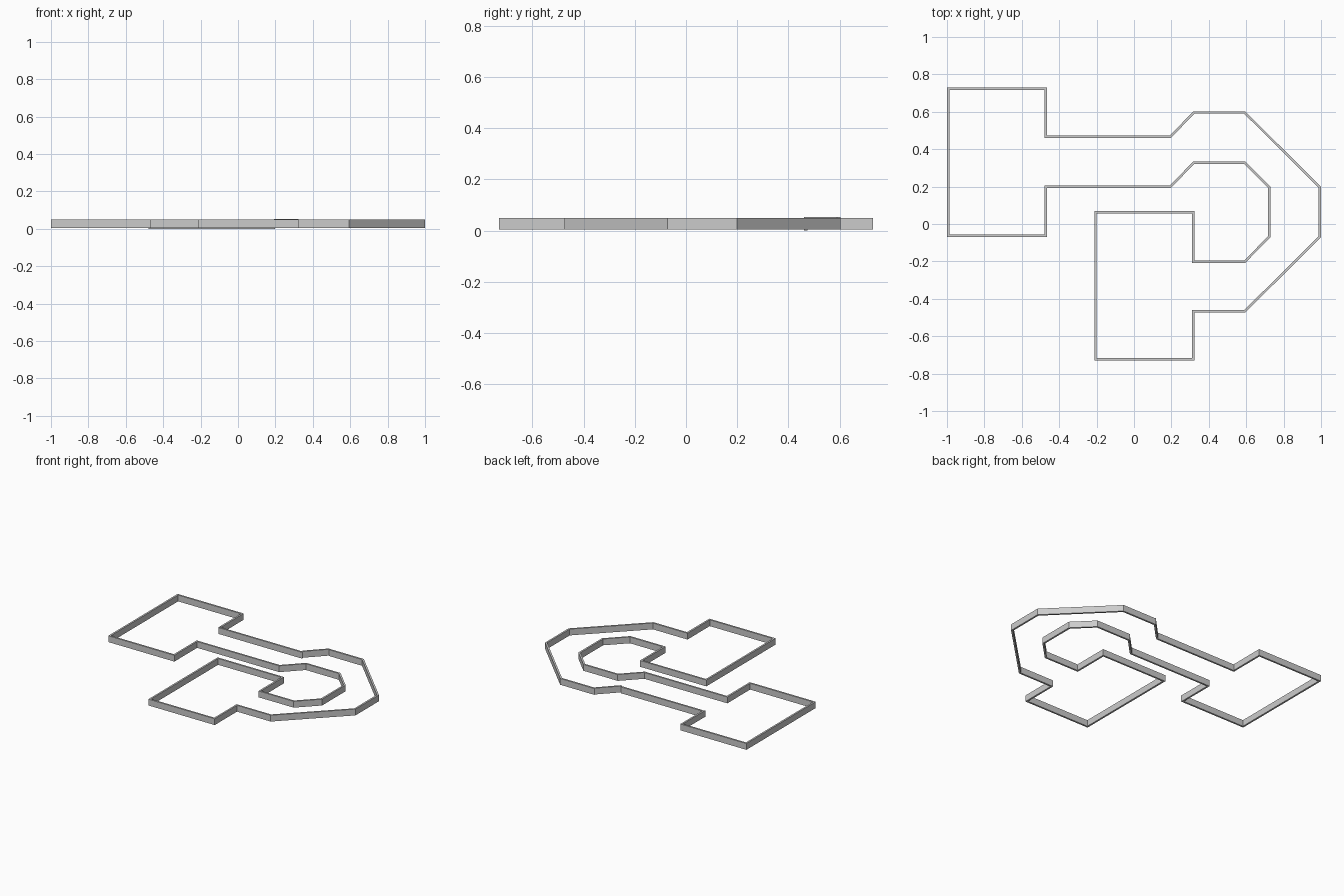
import bpy
import bmesh
from mathutils import Vector

cube = bpy.data.objects.get("Cube")
if cube:
    bpy.data.objects.remove(cube, do_unlink=True)

THICK = 0.013
BOTTOM, TOP = 0.004, 0.05

grey = bpy.data.materials.new("light_grey")
grey.use_nodes = True
colour = (0.6, 0.6, 0.6, 1)
grey.diffuse_color = colour
grey.node_tree.nodes["Principled BSDF"].inputs["Base Color"].default_value = colour

# Centre line of the wall, clockwise from the back right corner
path = [Vector(p) for p in (
    (-.993, .724), (-.472, .724), (-.472, .467), (.195, .467), (.32, .596),
    (.592, .596), (.993, .196), (.993, -.069), (.592, -.467), (.317, -.467),
    (.317, -.724), (-.206, -.724), (-.206, .062), (.317, .062),
    (.317, -.201), (.592, -.201), (.723, -.069), (.723, .197),
    (.592, .328), (.32, .328), (.195, .2), (-.472, .2),
    (-.472, -.063), (-.993, -.063))]
COUNT = len(path)

# The long straight run sits slightly low, the angled run after it slightly high
lift = {2: -0.004, 3: 0.003}


def mitre(i):
    """Offset from the centre line to the outer edge at a corner."""
    a, b, c = path[i - 1], path[i], path[(i + 1) % COUNT]
    d1, d2 = (b - a).normalized(), (c - b).normalized()
    n1, n2 = Vector((-d1.y, d1.x)), Vector((-d2.y, d2.x))
    return (n1 + n2) / (1 + n1.dot(n2)) * THICK / 2


bm = bmesh.new()


def ring(i, shift):
    """Rectangular section at a corner: outer low, outer high, inner high, inner low."""
    p, off = path[i], mitre(i)
    section = ((p + off, BOTTOM), (p + off, TOP), (p - off, TOP), (p - off, BOTTOM))
    return [bm.verts.new((q.x, q.y, z + shift)) for q, z in section]


def bridge(start, end, sides):
    for k in sides:
        j = (k + 1) % 4
        bm.faces.new((start[k], start[j], end[j], end[k]))


# Sweep the section round the closed path, stepping where the level changes
first = previous = ring(0, 0)
for i in range(COUNT):
    shift = lift.get(i, 0)
    if shift != lift.get(i - 1, 0):
        step = ring(i, shift)
        bridge(previous, step, (1, 3))
        previous = step
    following = ring(i + 1, shift) if i + 1 < COUNT else first
    bridge(previous, following, range(4))
    previous = following

mesh = bpy.data.meshes.new("outline_wall")
bm.to_mesh(mesh)
bm.free()
mesh.materials.append(grey)
wall = bpy.data.objects.new("outline_wall", mesh)
bpy.context.collection.objects.link(wall)
